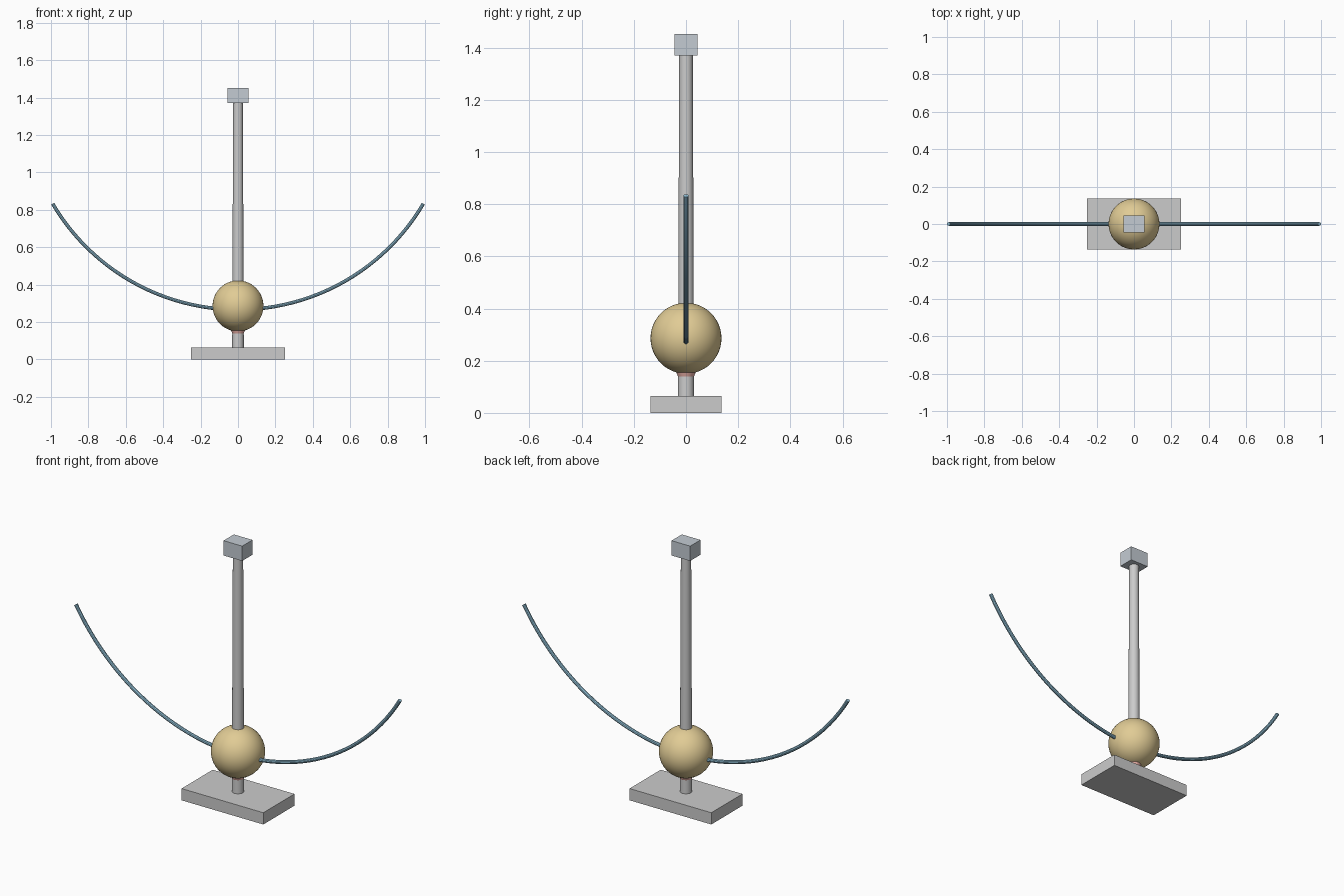
import bpy
from math import sin, cos, asin

if "Cube" in bpy.data.objects:
    bpy.data.objects.remove(bpy.data.objects["Cube"])


def finish(ob, name, color=None, smooth=False):
    ob.name = name
    if color:
        mat = bpy.data.materials.new(name + "_colour")
        mat.diffuse_color = (*color, 1)
        mat.use_nodes = True
        mat.node_tree.nodes["Principled BSDF"].inputs["Base Color"].default_value = mat.diffuse_color
        ob.data.materials.append(mat)
    if smooth:
        bpy.ops.object.shade_smooth_by_angle()
    return ob


def box(name, sx, sy, z0, z1, color=None):
    bpy.ops.mesh.primitive_cube_add(size=1, location=(0, 0, (z0 + z1) / 2))
    ob = bpy.context.object
    ob.scale = (sx, sy, z1 - z0)
    bpy.ops.object.transform_apply(location=False, rotation=False, scale=True)
    return finish(ob, name, color)


def taper(name, r0, r1, z0, z1, color=None):
    bpy.ops.mesh.primitive_cone_add(vertices=32, radius1=r0, radius2=r1,
                                    depth=z1 - z0, location=(0, 0, (z0 + z1) / 2))
    return finish(bpy.context.object, name, color, True)


# base plate, slender tapered post and the block on top
box("base", 0.5, 0.272, 0, 0.065)
taper("post", 0.031, 0.026, 0.065, 1.37)
box("top_block", 0.114, 0.09, 1.37, 1.452, (0.55, 0.6, 0.65))

# small flared collar under the ball
taper("collar", 0.030, 0.040, 0.138, 0.162, (0.85, 0.45, 0.4))

# ball weight
bpy.ops.mesh.primitive_uv_sphere_add(segments=48, ring_count=24, radius=0.136,
                                     location=(0, 0, 0.286))
finish(bpy.context.object, "ball", (0.75, 0.6, 0.3), True)

# curved rod: a circular arc passing through the ball
R, low, half, steps = 1.15, 0.266, 0.991, 48
a_max = asin(half / R)
curve = bpy.data.curves.new("curved_rod", 'CURVE')
curve.dimensions = '3D'
curve.bevel_depth = 0.01
curve.bevel_resolution = 3
curve.use_fill_caps = True
spline = curve.splines.new('POLY')
spline.points.add(steps)
for i, p in enumerate(spline.points):
    a = a_max * (2 * i / steps - 1)
    p.co = (R * sin(a), 0, low + R * (1 - cos(a)), 1)
rod = bpy.data.objects.new("curved_rod", curve)
bpy.context.collection.objects.link(rod)
bpy.ops.object.select_all(action='DESELECT')
rod.select_set(True)
bpy.context.view_layer.objects.active = rod
bpy.ops.object.convert(target='MESH')
finish(bpy.context.object, "curved_rod", (0.3, 0.55, 0.7), True)
